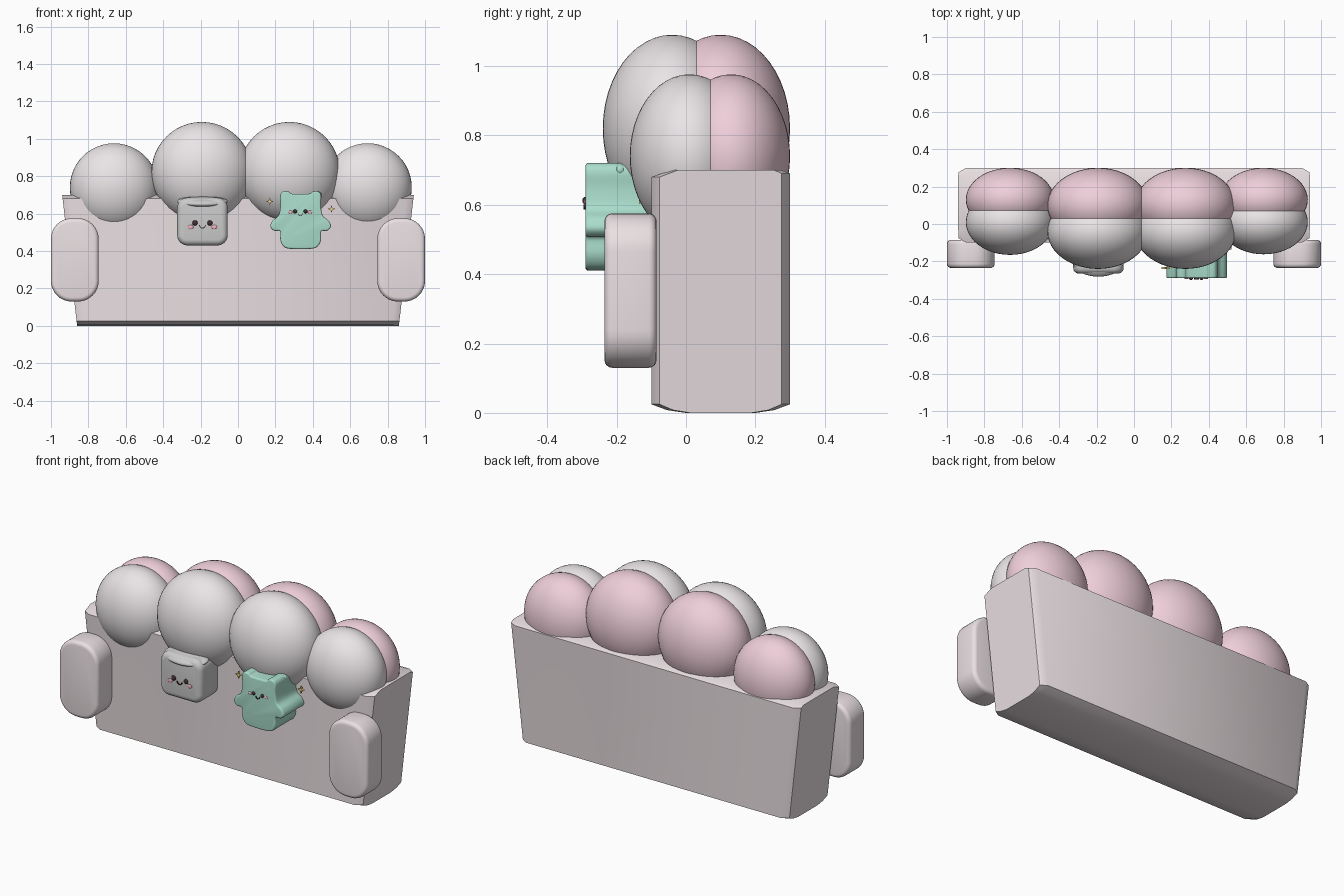
import bpy, bmesh, math
from mathutils import Vector

if "Cube" in bpy.data.objects:
    bpy.data.objects.remove(bpy.data.objects["Cube"])


def material(name, rgb):
    m = bpy.data.materials.new(name)
    m.diffuse_color = (*rgb, 1)
    m.use_nodes = True
    m.node_tree.nodes["Principled BSDF"].inputs["Base Color"].default_value = m.diffuse_color
    return m


CREAM = material("cream", (0.83, 0.75, 0.77))
WHITE = material("soft_white", (0.82, 0.78, 0.79))
PINK = material("pink", (0.86, 0.62, 0.70))
CUP = material("cup_white", (0.78, 0.76, 0.76))
LID = material("lid_grey", (0.58, 0.56, 0.57))
MINT = material("mint", (0.40, 0.72, 0.60))
DARK = material("dark", (0.05, 0.03, 0.03))
BLUSH = material("blush", (0.90, 0.45, 0.52))
GOLD = material("gold", (0.85, 0.66, 0.25))


def make(name, verts, faces, mat, bevel=0, angle=40):
    me = bpy.data.meshes.new(name)
    me.from_pydata(verts, [], faces)
    bm = bmesh.new()
    bm.from_mesh(me)
    bmesh.ops.recalc_face_normals(bm, faces=bm.faces)
    bm.to_mesh(me)
    bm.free()
    ob = bpy.data.objects.new(name, me)
    bpy.context.collection.objects.link(ob)
    me.materials.append(mat)
    if bevel:
        mod = ob.modifiers.new("bevel", 'BEVEL')
        mod.width, mod.segments = bevel, 4
        mod.limit_method, mod.angle_limit = 'ANGLE', math.radians(60)
    bpy.ops.object.select_all(action='DESELECT')
    ob.select_set(True)
    bpy.context.view_layer.objects.active = ob
    if bevel:
        bpy.ops.object.shade_smooth()
    else:
        bpy.ops.object.shade_smooth_by_angle(angle=math.radians(angle))
    return ob


def loft(name, rings, mat, bevel=0, angle=40):
    n = len(rings[0])
    verts = [v for r in rings for v in r]
    faces = [(k * n + i, k * n + (i + 1) % n, (k + 1) * n + (i + 1) % n, (k + 1) * n + i)
             for k in range(len(rings) - 1) for i in range(n)]
    faces += [tuple(range(n)), tuple(range((len(rings) - 1) * n, len(rings) * n))]
    return make(name, verts, faces, mat, bevel, angle)


def slab(name, outline, y0, y1, mat, bevel=0):
    return loft(name, [[(x, y, z) for x, z in outline] for y in (y0, y1)], mat, bevel)


def ball(name, loc, size, mat, seg=32):
    bpy.ops.mesh.primitive_uv_sphere_add(segments=seg, ring_count=seg // 2, location=loc)
    ob = bpy.context.object
    ob.name, ob.scale = name, size
    ob.data.materials.append(mat)
    bpy.ops.object.shade_smooth()
    return ob


def round_rect(x0, x1, z0, z1, r, n=8):
    pts = []
    for q, (cx, cz) in enumerate([(x1 - r, z1 - r), (x0 + r, z1 - r), (x0 + r, z0 + r), (x1 - r, z0 + r)]):
        for i in range(n + 1):
            a = math.pi / 2 * (q + i / n)
            pts.append((cx + r * math.cos(a), cz + r * math.sin(a)))
    return pts


def smooth_loop(pts, n=4):
    out, m = [], len(pts)
    for i in range(m):
        a, b, c, d = (Vector(pts[(i + k) % m]) for k in (-1, 0, 1, 2))
        for j in range(n):
            t = j / n
            p = 0.5 * (2 * b + (c - a) * t + (2 * a - 5 * b + 4 * c - d) * t**2 + (3 * b - a - 3 * c + d) * t**3)
            out.append((p.x, p.y))
    return out


# Main body: side profile lofted across x, flaring upward, chamfered ends
profile = [(-.10, .68), (-.10, .025), (-.055, .008), (0, 0), (.2, 0), (.255, .008),
           (.30, .025), (.30, .69), (.275, .70), (-.04, .70)]
rings = []
for top_x, inset in ((-.94, .88), (-.90, 1), (.90, 1), (.94, .88)):
    rings.append([(top_x * (.915 + .085 * z / .7), .1 + (y - .1) * inset, z) for y, z in profile])
loft("sofa_body", rings, CREAM, angle=50)

# Puffy back cushions: pale front half, pink back half
for i, (x, z, r, yf, yb, ry) in enumerate([(-.663, .74, .236, .01, .13, .175), (-.193, .82, .27, -.04, .10, .20),
                                           (.275, .82, .27, -.04, .10, .20), (.693, .74, .236, .01, .13, .172)]):
    ball(f"cushion_front_{i}", (x, yf, z), (r, ry, r), WHITE, 48)
    ball(f"cushion_back_{i}", (x, yb, z), (r, min(ry, .30 - yb), r), PINK, 48)

# Arm rests
for s, side in ((-1, "left"), (1, "right")):
    slab("arm_rest_" + side, round_rect(s * .8725 - .1275, s * .8725 + .1275, .13, .575, .11),
         -.235, -.085, CREAM, .022)

# Cup toy with lid
slab("cup_body", round_rect(-.325, -.055, .43, .685, .055), -.265, -.09, CUP, .03)
lid = ball("cup_lid", (-.19, -.205, .665), (.135, .078, .027), LID)
lid.rotation_euler.x = math.radians(12)

# Mint plush: mirrored smooth outline
half = [(.045, .706), (.065, .718), (.095, .718), (.110, .695), (.108, .645), (.118, .59), (.150, .562),
        (.162, .53), (.140, .508), (.110, .505), (.108, .455), (.085, .42), (.04, .411)]
outline = [(.335 + x, z) for x, z in half] + [(.335 - x, z) for x, z in reversed(half)]
slab("plush_body", smooth_loop(outline), -.29, -.09, MINT, .02)
for s in (-1, 1):
    ball("plush_ear", (.335 + s * .085, -.19, .70), (.028, .02, .02), MINT, 16)


# Faces: eyes, cheeks and a curved mouth
def face(name, x, y, z, eye, cheek, drop, k):
    for s in (-1, 1):
        ball(name + "_eye", (x + s * eye, y, z), (.014 * k, .008, .014 * k), DARK, 16)
        ball(name + "_cheek", (x + s * cheek, y, z - drop), (.015 * k, .004, .011 * k), BLUSH, 16)
    arc = [math.pi * (1 + i / 8) for i in range(9)]
    mouth = [(x + r * k * math.cos(a), z - .012 + r * k * math.sin(a))
             for r, seq in ((.018, arc), (.013, arc[::-1])) for a in seq]
    slab(name + "_mouth", mouth, y - .005, y + .005, DARK)


face("cup_face", -.19, -.266, .55, .04, .063, .022, 1)
face("plush_face", .333, -.291, .612, .028, .052, .004, .75)

# Four-pointed sparkles
for i, (x, y, z) in enumerate([(.17, -.235, .665), (.50, -.13, .625)]):
    star = [(x + r * math.cos(a), z + r * math.sin(a))
            for a, r in ((j * math.pi / 4, .007 if j % 2 else .022) for j in range(8))]
    slab(f"sparkle_{i}", star, y - .006, y + .006, GOLD)
